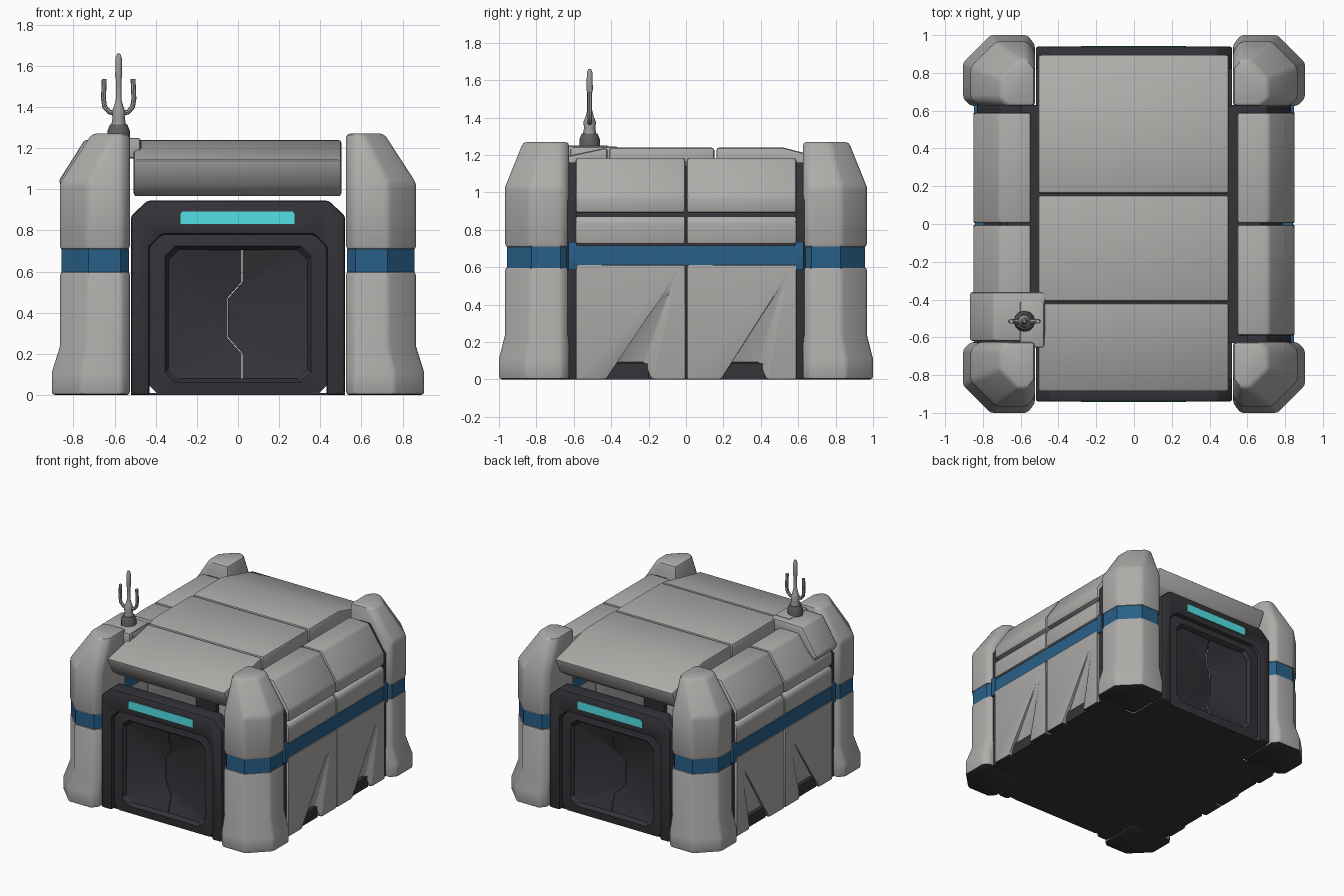
import bpy, bmesh, math

if "Cube" in bpy.data.objects:
    bpy.data.objects.remove(bpy.data.objects["Cube"])


def material(name, r, g, b):
    m = bpy.data.materials.new(name)
    m.diffuse_color = (r, g, b, 1)
    m.use_nodes = True
    m.node_tree.nodes["Principled BSDF"].inputs["Base Color"].default_value = m.diffuse_color
    return m


PANEL = material("light grey panel", 0.425, 0.415, 0.40)
DARK = material("dark charcoal", 0.035, 0.033, 0.04)
BLUE = material("blue stripe", 0.022, 0.115, 0.25)
CYAN = material("cyan light", 0.09, 0.80, 0.85)
METAL = material("antenna grey", 0.34, 0.34, 0.34)
MOUNT = material("antenna socket grey", 0.12, 0.12, 0.13)


def finish(bm, name, mat, mirror="", bevel=0.0, recalc=True, dark_bottom=False, open_ends=False):
    if recalc:
        bmesh.ops.recalc_face_normals(bm, faces=bm.faces)
    if open_ends:  # hollow shell: remove the two end caps of the loft
        bm.faces.ensure_lookup_table()
        bmesh.ops.delete(bm, geom=bm.faces[-2:], context='FACES')
    me = bpy.data.meshes.new(name)
    me.materials.append(mat)
    if dark_bottom:  # undersides resting on the floor are charcoal
        me.materials.append(DARK)
        for f in bm.faces:
            if f.normal.z < -0.9 and f.calc_center_median().z < 0.01:
                f.material_index = 1
    bm.to_mesh(me)
    bm.free()
    ob = bpy.data.objects.new(name, me)
    bpy.context.collection.objects.link(ob)
    if mirror:
        mod = ob.modifiers.new("mirror", 'MIRROR')
        mod.use_axis = ("x" in mirror, "y" in mirror, False)
        mod.use_mirror_merge = False
    if bevel:
        mod = ob.modifiers.new("bevel", 'BEVEL')
        mod.width, mod.segments = bevel, 2
        mod.limit_method, mod.angle_limit = 'ANGLE', math.radians(28)
    return ob


def loft(name, loops, mat, ring=False, **kw):
    """Skin equal-length loops; cap the ends, or join last to first."""
    bm = bmesh.new()
    rows = [[bm.verts.new(p) for p in loop] for loop in loops]
    n = len(rows[0])
    pairs = list(zip(rows, rows[1:])) + ([(rows[-1], rows[0])] if ring else [])
    for a, b in pairs:
        for i in range(n):
            j = (i + 1) % n
            bm.faces.new((a[i], a[j], b[j], b[i]))
    if not ring:
        bm.faces.new(rows[0])
        bm.faces.new(rows[-1])
    return finish(bm, name, mat, **kw)


def prism(name, pts, axis, a, b, mat, **kw):
    """Extrude a 2D outline along x (pts are y,z) or y (pts are x,z)."""
    def place(p, d):
        return (d, p[0], p[1]) if axis == "x" else (p[0], d, p[1])
    return loft(name, [[place(p, d) for p in pts] for d in (a, b)], mat, **kw)


def box(name, x, y, z, mat, **kw):
    return prism(name, [(x[0], z[0]), (x[1], z[0]), (x[1], z[1]), (x[0], z[1])],
                 "y", y[0], y[1], mat, **kw)


# Corner pillars: lower, band, upper
def section(z, xo, yo, ch, xi=0.525, yi=0.625):
    return [(x, y, z) for x, y in (
        (xi, yi), (xo - 0.04, yi), (xo, yi + 0.04), (xo, yo - ch),
        (xo - ch, yo), (xi + 0.04, yo), (xi, yo - 0.05))]


loft("pillar_lower", [section(0, .905, 1.0, .145), section(.11, .905, 1.0, .145),
                      section(.24, .864, .967, .135), section(.60, .864, .967, .135)],
     PANEL, mirror="xy", bevel=0.016, dark_bottom=True)
loft("pillar_band", [section(.595, .857, .957, .13, .53, .63),
                     section(.71, .857, .957, .13, .53, .63)], BLUE, mirror="xy", open_ends=True)
loft("pillar_upper", [section(.705, .866, .967, .135), section(1.03, .866, .967, .135),
                      section(1.27, .71, .87, .10)], PANEL, mirror="xy", bevel=0.02)

# Dark hollow inner shell and floor
core = [(.79, 0), (.79, .92), (.67, 1.14), (-.67, 1.14), (-.79, .92), (-.79, 0)]
prism("body_shell", core, "y", -.63, .63, DARK, open_ends=True)
box("floor_plate", (-.52, .52), (-.9, .9), (0.0, .01), DARK)
rib = [(.6, 0), (.83, 0), (.83, .96), (.70, 1.16), (.6, 1.16)]
prism("wall_rib", rib, "y", .585, .64, DARK, mirror="xy", bevel=0.006)

# Side wall panels, two per side
upper = [(.56, .89), (.85, .89), (.85, .98), (.715, 1.185), (.545, 1.185), (.545, 1.1)]
prism("wall_upper_panel", upper, "y", .004, .59, PANEL, mirror="xy", bevel=0.016)
middle = [(.75, .725), (.85, .725), (.85, .845), (.835, .872), (.75, .872)]
prism("wall_middle_panel", middle, "y", .004, .59, PANEL, mirror="xy", bevel=0.01)
box("wall_stripe", (.75, .843), (-.63, .63), (.61, .715), BLUE, mirror="x")
box("stripe_clip", (.75, .848), (.585, .63), (.585, .735), BLUE, mirror="xy", bevel=0.004)


def lower_panel(name, dy, shift):
    # Notch corners are pushed in, giving a folded triangle that rises to one side
    front = [(.004, 0, .85), (.19 + shift, 0, .85), (.225 + shift, .09, .81),
             (.39 + shift, .09, .81), (.43 + shift, 0, .85), (.59, 0, .85),
             (.59, .612, .85), (.004, .612, .85)]
    bm = bmesh.new()
    f = [bm.verts.new((x, y + dy, z)) for y, z, x in front]
    b = [bm.verts.new((.77, y + dy, z)) for y, z, x in front]
    f.append(bm.verts.new((.85, .54 + dy, .55)))
    for ids in ((0, 1, 8, 7), (1, 2, 8), (2, 3, 8), (3, 4, 8), (4, 5, 6, 8), (6, 7, 8)):
        bm.faces.new([f[i] for i in ids])
    for i in range(8):
        j = (i + 1) % 8
        bm.faces.new((f[i], f[j], b[j], b[i]))
    bm.faces.new(b)
    finish(bm, name, PANEL, mirror="x", bevel=0.01, dark_bottom=True)


lower_panel("wall_lower_panel_back", 0, 0)
lower_panel("wall_lower_panel_front", -.594, -.02)
box("notch_block", (.75, .825), (.20, .42), (0, .085), DARK, mirror="xy")

# Roof slabs
roofs = {
    "roof_front": [(-.42, 1.24), (-.42, 1.12), (-.62, 1.10), (-.75, .96), (-.83, 1.02), (-.89, 1.14)],
    "roof_middle": [(-.41, 1.12), (.152, 1.12), (.152, 1.24), (-.41, 1.24)],
    "roof_back": [(.162, 1.24), (.162, 1.12), (.62, 1.10), (.75, .96), (.84, 1.02),
                  (.90, 1.14), (.52, 1.24)],
}
for name, pts in roofs.items():
    prism(name, pts, "x", -.508, .503, PANEL, bevel=0.016)

# Door frames, front and back
frame = [(-.52, 0), (-.52, .87), (-.44, .945), (.44, .945), (.52, .87), (.52, 0),
         (.43, 0), (.43, .72), (.37, .78), (-.37, .78), (-.43, .72), (-.43, 0)]
prism("door_frame", frame, "y", -.82, -.94, DARK, mirror="y", bevel=0.014)


def octagon(w, z0, z1, c, y):
    return [(x, y, z) for x, z in (
        (-w, z0 + c), (-w, z1 - c), (-w + c, z1), (w - c, z1),
        (w, z1 - c), (w, z0 + c), (w - c, z0), (-w + c, z0))]


loft("door_surround", [octagon(.435, 0, .785, .05, -.84), octagon(.435, 0, .785, .05, -.905),
                       octagon(.355, .06, .725, .05, -.915), octagon(.335, .08, .705, .05, -.885),
                       octagon(.335, .08, .705, .05, -.84)], DARK, ring=True, mirror="y")


def door_leaf(s, name):
    # Folded leaf sinking from its outer edge towards the jagged centre seam
    o, d = s * .34, s * .002
    pts = [(o, .66, -.89), (s * .29, .71, -.89), (.02 + d, .71, -.885), (.02 + d, .55, -.85),
           (-.05 + d, .47, -.81), (-.05 + d, .28, -.81), (.02 + d, .20, -.85),
           (.02 + d, .08, -.885), (s * .29, .08, -.89), (o, .13, -.89)]
    bm = bmesh.new()
    v = [bm.verts.new((x, y, z)) for x, z, y in pts]
    for ids in ((0, 4, 5, 9), (0, 1, 2, 3, 4), (9, 5, 6, 7, 8)):
        f = bm.faces.new([v[i] for i in ids])
        f.normal_update()
        if f.normal.y > 0:
            f.normal_flip()
    finish(bm, name, DARK, mirror="y", recalc=False)


door_leaf(-1, "door_leaf_left")
door_leaf(1, "door_leaf_right")
light = [(-.28, .83), (.275, .83), (.275, .88), (.265, .892), (-.27, .892), (-.28, .88)]
prism("door_light", light, "y", -.936, -.943, CYAN, mirror="y")

# Antenna mount on the left roof edge
saddle = [(-.85, 1.0), (-.872, 1.04), (-.745, 1.24), (-.47, 1.245), (-.47, 1.15), (-.7, 1.15)]
prism("antenna_saddle", saddle, "y", -.62, -.36, PANEL, bevel=0.014)
box("antenna_pad", (-.605, -.475), (-.655, -.41), (1.15, 1.25), PANEL, bevel=0.012)

# Antenna
AX, AY = -.58, -.515


def ring(z, r, n=12):
    return [(AX + r * math.cos(2 * math.pi * i / n), AY + r * math.sin(2 * math.pi * i / n), z)
            for i in range(n)]


loft("antenna_socket", [ring(1.24, .056), ring(1.285, .054), ring(1.315, .042)], MOUNT)
loft("antenna_stem", [ring(1.31, .036), ring(1.345, .03), ring(1.375, .034), ring(1.405, .022),
                      ring(1.44, .013), ring(1.53, .013), ring(1.55, .017), ring(1.64, .015),
                      ring(1.66, .007)], METAL)


def prong(s):
    cu = bpy.data.curves.new("antenna_prong", 'CURVE')
    cu.dimensions, cu.bevel_depth, cu.bevel_resolution = '3D', .012, 2
    cu.use_fill_caps = True
    path = [(0, 1.365), (.045, 1.375), (.068, 1.40), (.074, 1.44), (.070, 1.535)]
    sp = cu.splines.new('POLY')
    sp.points.add(len(path) - 1)
    for p, (x, z) in zip(sp.points, path):
        p.co = (AX + s * x, AY, z, 1)
    cu.materials.append(METAL)
    bpy.context.collection.objects.link(bpy.data.objects.new("antenna_prong", cu))


prong(-1)
prong(1)

# Apply modifiers and smooth the rounded edges
for ob in bpy.data.objects:
    ob.select_set(True)
    bpy.context.view_layer.objects.active = ob
bpy.ops.object.convert(target='MESH')
bpy.ops.object.shade_smooth_by_angle(angle=math.radians(35))
